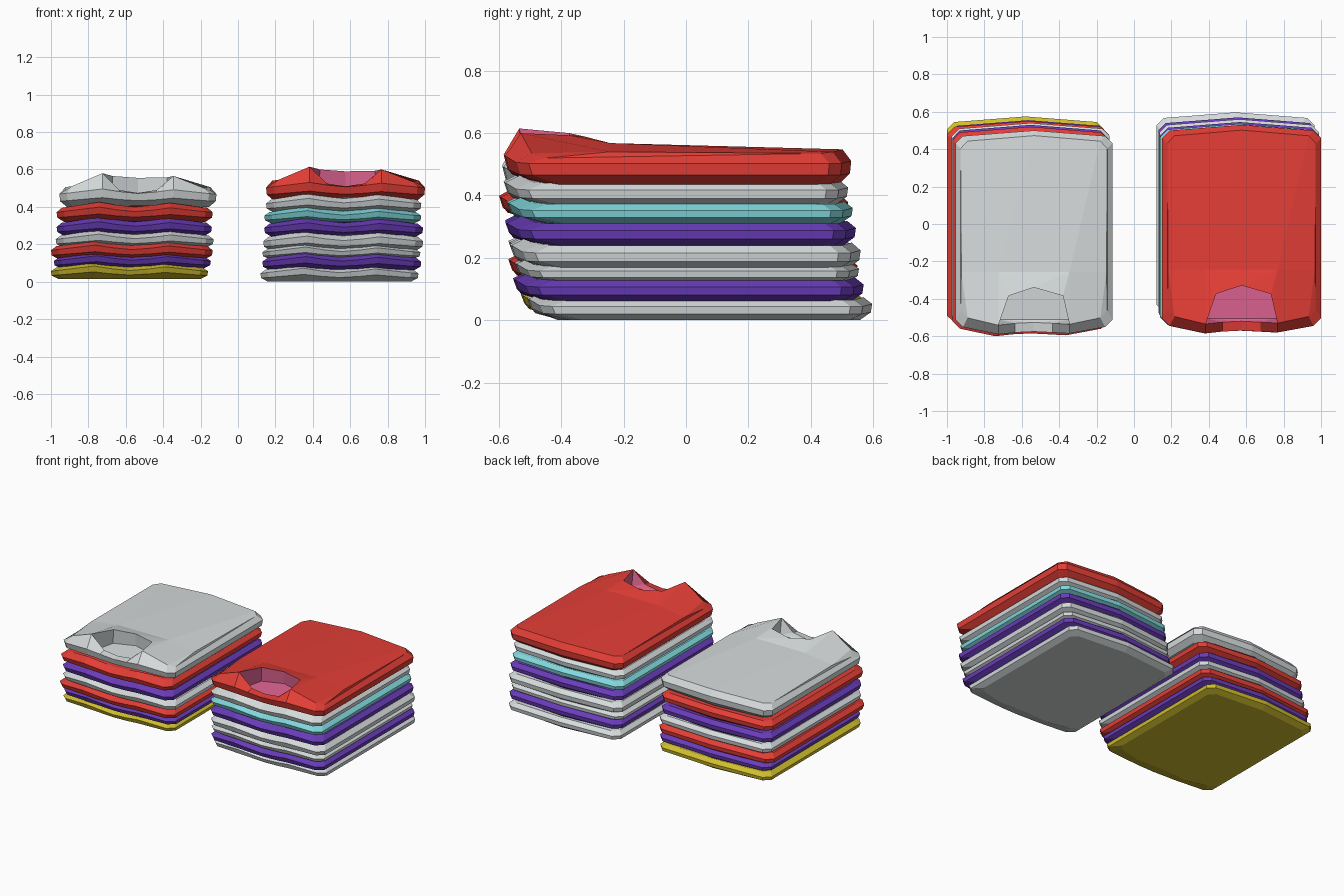
import bpy, bmesh

if "Cube" in bpy.data.objects:
    bpy.data.objects.remove(bpy.data.objects["Cube"])

# ---- flat colours (given as sRGB, stored linear) ----
def material(name, rgb):
    lin = [((c / 255 + 0.055) / 1.055) ** 2.4 for c in rgb]
    m = bpy.data.materials.new(name)
    m.diffuse_color = (*lin, 1)
    m.use_nodes = True
    m.node_tree.nodes["Principled BSDF"].inputs["Base Color"].default_value = m.diffuse_color
    return m

M = {
    "white": material("white cloth", (214, 219, 220)),
    "red": material("red cloth", (228, 62, 54)),
    "purple": material("purple cloth", (105, 60, 185)),
    "cyan": material("cyan cloth", (130, 217, 222)),
    "yellow": material("yellow cloth", (208, 190, 45)),
    "pink": material("pink lining", (222, 100, 145)),
}

# outline of one folded shirt: x, y, upward wave; front first, anticlockwise
OUTLINE = [
    (-.42, -.50, 0), (-.38, -.54, .005), (-.19, -.58, .028), (-.10, -.57, .014),
    (0, -.565, .004), (.10, -.57, .012), (.19, -.575, .024), (.38, -.54, .003),
    (.42, -.50, 0), (.42, .46, 0), (.38, .50, 0), (0, .53, .008), (-.38, .50, 0),
    (-.42, .46, 0)]
# heights of the top edge on a shirt with an open collar
COLLAR_Z = [.085, .11, .18, .09, .075, .09, .165, .10, .085, .10, .105, .113, .105, .10]


def shirt(name, cloth, lining, x0, x1, yf, yb, zb, h, collar=False):
    sx, cx = (x1 - x0) / .84, (x0 + x1) / 2
    sy = (yb - yf) / 1.11
    bm = bmesh.new()

    def vert(x, y, z):
        return bm.verts.new((cx + x * sx, yf + (y + .58) * sy, zb + z))

    def ring(side, front, level, wave):
        kx, out = 1 - side / .42, []
        for i, (x, y, dz) in enumerate(OUTLINE):
            y += front if y < 0 else -side
            nx = x * kx if abs(x) > .3 else x
            z = COLLAR_Z[i] if level is None else level + dz * wave
            out.append(vert(nx, y, z))
        return out

    def face(*vs):
        return bm.faces.new(vs)

    # stacked outlines: flat base, bulging edge, top
    rings = [ring(.04, .10, 0, 0), ring(.004, .012, .3 * h, .7), ring(0, 0, .68 * h, 1),
             ring(.028, .05, None if collar else h, 1.1)]
    bm.faces.new(rings[0][::-1])
    n = len(OUTLINE)
    for a, b in zip(rings, rings[1:]):
        for i in range(n):
            j = (i + 1) % n
            face(a[i], a[j], b[j], b[i])
    t = rings[-1]
    if not collar:
        bm.faces.new(t)
    else:
        # back neckline and the fold line behind it
        n1, n2, n3 = vert(-.135, -.37, .165), vert(0, -.325, .155), vert(.155, -.37, .158)
        r0, r1 = vert(-.388, -.24, .105), vert(-.19, -.24, .133)
        r2, r3 = vert(.19, -.24, .133), vert(.388, -.24, .105)
        for f in [(t[0], t[1], r0), (t[1], t[2], r1, r0), (t[2], n1, r1), (n1, n2, r1),
                  (n2, r2, r1), (n2, n3, r2), (n3, t[6], r2), (t[6], t[7], r3, r2),
                  (t[7], t[8], r3), (t[8], t[9], r3), (t[13], t[0], r0),
                  (r0, r1, t[12], t[13]), (r1, r2, t[11]), (r1, t[11], t[12]),
                  (r2, t[10], t[11]), (r2, r3, t[9], t[10])]:
            face(*f)
        # neck opening: walls and floor in the lining colour
        fl = [vert(-.185, -.50, .06), vert(-.14, -.365, .068), vert(0, -.32, .072),
              vert(.16, -.365, .068), vert(.185, -.50, .06)]
        rim = [t[2], n1, n2, n3, t[6]]
        inner = [face(rim[i + 1], rim[i], fl[i], fl[i + 1]) for i in range(4)]
        inner.append(face(*fl[::-1]))
        inner += [face(t[2], t[3], fl[0]), face(t[3], t[4], fl[0]),
                  face(fl[0], t[4], fl[4]), face(t[4], t[5], fl[4]), face(t[5], t[6], fl[4])]
        for f in inner:
            f.material_index = 1
    bmesh.ops.recalc_face_normals(bm, faces=bm.faces[:])
    me = bpy.data.meshes.new(name)
    bm.to_mesh(me)
    bm.free()
    me.materials.append(M[cloth])
    me.materials.append(M[lining])
    bpy.context.collection.objects.link(bpy.data.objects.new(name, me))


# ---- the two stacks, bottom to top: colour, x0, x1, front, back, base z, thickness ----
LEFT = [
    ("yellow", -1.0, -.16, -.53, .575, .015, .06), ("purple", -.985, -.145, -.545, .555, .07, .06),
    ("red", -1.0, -.135, -.57, .55, .12, .07), ("white", -.975, -.13, -.57, .54, .182, .065),
    ("purple", -.97, -.14, -.58, .53, .245, .07), ("red", -.97, -.135, -.60, .52, .32, .075),
    ("white", -.955, -.115, -.59, .50, .40, .10)]
RIGHT = [
    ("white", .12, .965, -.51, .597, 0, .065), ("purple", .13, .98, -.555, .57, .06, .068),
    ("white", .13, .975, -.55, .555, .12, .055), ("white", .135, .99, -.565, .56, .165, .075),
    ("purple", .14, .99, -.58, .545, .24, .07), ("cyan", .14, .98, -.575, .535, .31, .062),
    ("white", .15, .98, -.585, .52, .37, .07), ("red", .15, 1.0, -.585, .53, .435, .10)]

for side, stack in (("left", LEFT), ("right", RIGHT)):
    for k, (cloth, *dims) in enumerate(stack):
        top = k == len(stack) - 1
        lining = "pink" if top and cloth == "red" else cloth
        shirt(f"{side}_shirt_{k + 1}", cloth, lining, *dims, collar=top)
